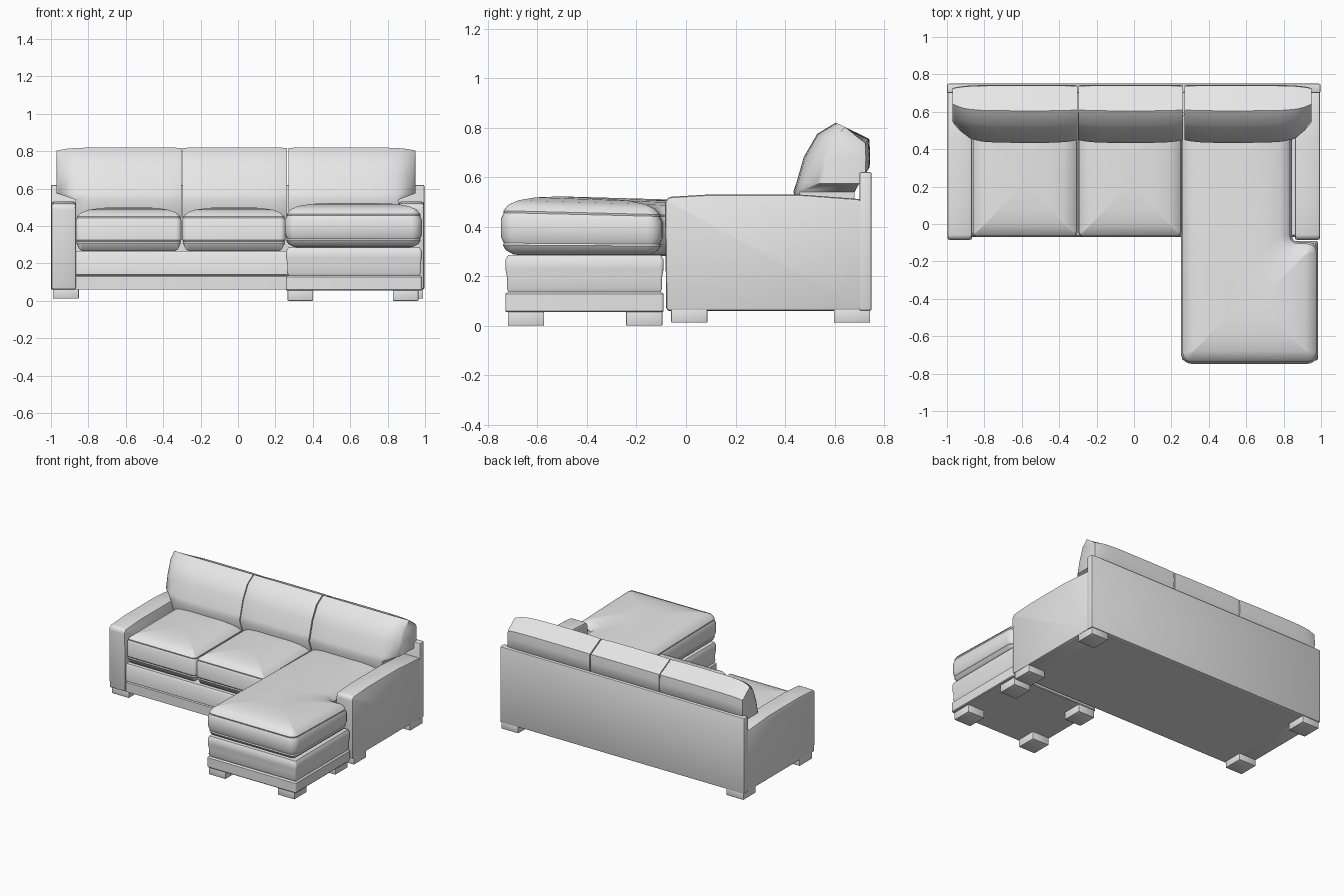
import bpy, bmesh, math
from mathutils import Vector

if "Cube" in bpy.data.objects:
    bpy.data.objects.remove(bpy.data.objects["Cube"], do_unlink=True)

fabric = bpy.data.materials.new("grey_fabric")
fabric.use_nodes = True
GREY = (0.8, 0.8, 0.8, 1)
fabric.diffuse_color = GREY
fabric.node_tree.nodes["Principled BSDF"].inputs["Base Color"].default_value = GREY


def finish(bm, name, angle=35):
    bmesh.ops.remove_doubles(bm, verts=bm.verts, dist=0.0004)
    bmesh.ops.recalc_face_normals(bm, faces=bm.faces)
    mesh = bpy.data.meshes.new(name)
    bm.to_mesh(mesh)
    bm.free()
    mesh.materials.append(fabric)
    mesh.shade_smooth()
    mesh.set_sharp_from_angle(angle=math.radians(angle))
    obj = bpy.data.objects.new(name, mesh)
    bpy.context.collection.objects.link(obj)
    return obj


def rect(x0, y0, x1, y1):
    return [Vector(p) for p in ((x0, y0), (x1, y0), (x1, y1), (x0, y1))]


def ring(poly, inset, radius, steps=5):
    """Right-angled outline moved inwards, with rounded corners."""
    pts = []
    for i, p in enumerate(poly):
        e1 = (p - poly[i - 1]).normalized()
        e2 = (poly[(i + 1) % len(poly)] - p).normalized()
        q = p + inset * Vector((-e1.y - e2.y, e1.x + e2.x))
        if e1.cross(e2) > 0:
            r = max(radius - inset, 0.003)
        else:
            r = min(radius / 2 + inset, 0.1)
        c = q + r * (e2 - e1)
        for k in range(steps + 1):
            t = math.pi / 2 * k / steps
            pts.append(c + r * (e1 * math.sin(t) - e2 * math.cos(t)))
    return pts


def stack(name, poly, profile, radius, shape=None):
    """Pad made of outline rings, given as (inset, height) pairs."""
    bm = bmesh.new()
    rows = []
    for inset, z in profile:
        row = []
        for p in ring(poly, inset, radius):
            h = shape(p.x, p.y, z) if shape else z
            row.append(bm.verts.new((p.x, p.y, h)))
        rows.append(row)
    n = len(rows[0])
    for a, b in zip(rows, rows[1:]):
        for i in range(n):
            j = (i + 1) % n
            bm.faces.new((a[i], a[j], b[j], b[i]))
    bm.faces.new(rows[0])
    bm.faces.new(rows[-1])
    return finish(bm, name)


def prism(name, side, x0, x1, bevel):
    """Side profile (y, z) extruded along x with softened edges."""
    bm = bmesh.new()
    a, b = [[bm.verts.new((x, y, z)) for y, z in side] for x in (x0, x1)]
    bm.faces.new(a)
    bm.faces.new(b)
    for i in range(len(side)):
        j = (i + 1) % len(side)
        bm.faces.new((a[i], a[j], b[j], b[i]))
    bmesh.ops.recalc_face_normals(bm, faces=bm.faces)
    sharp = [e for e in bm.edges if e.calc_face_angle(0) > 0.5]
    bmesh.ops.bevel(bm, geom=sharp, offset=bevel, segments=2, profile=0.5, affect='EDGES')
    return finish(bm, name)


def box(name, x0, x1, y0, y1, z0, z1, bevel):
    return prism(name, [(y0, z0), (y1, z0), (y1, z1), (y0, z1)], x0, x1, bevel)


# Sofa frame: base, back panel and arms
stack("sofa_base", rect(-0.88, -0.07, 0.88, 0.71),
      [(0, 0.06), (0, 0.13), (0.008, 0.135), (0, 0.14), (0, 0.25), (0.01, 0.265)], 0.01)
box("back_panel", -1.0, 0.997, 0.70, 0.75, 0.06, 0.62, 0.008)
arm_side = [(-0.08, 0.06), (-0.085, 0.50), (-0.07, 0.52), (0.1, 0.53),
            (0.45, 0.53), (0.72, 0.51), (0.72, 0.06)]
prism("right_arm", arm_side, -0.998, -0.866, 0.012)
prism("left_arm", arm_side, 0.86, 0.995, 0.012)

# Chaise base: lower rail and padded upper band
chaise = rect(0.257, -0.73, 0.983, -0.09)
stack("chaise_rail", chaise,
      [(0.004, 0.055), (0, 0.06), (0, 0.128), (0.01, 0.136)], 0.012)
stack("chaise_band", chaise,
      [(0.014, 0.134), (0.006, 0.15), (0.008, 0.19), (0, 0.23), (0, 0.265), (0.012, 0.285)], 0.015)

# Seat cushions with seams around the border
seat = [(0.10, 0.255), (0.05, 0.258), (0.02, 0.275), (0.003, 0.31), (0.006, 0.318), (0, 0.326),
        (0, 0.43), (0.007, 0.442), (0.006, 0.45), (0.03, 0.472), (0.07, 0.487), (0.14, 0.497),
        (0.25, 0.50)]
stack("right_seat_cushion", rect(-0.868, -0.07, -0.302, 0.62), seat, 0.03)
stack("middle_seat_cushion", rect(-0.299, -0.07, 0.255, 0.62), seat, 0.03)


def sink_to_back(x, y, z):
    t = min(max((y + 0.5) / 0.5, 0), 1)
    return z - 0.025 * t * max(0, (z - 0.28) / 0.24)


t_outline = [Vector(p) for p in ((0.25, -0.748), (0.985, -0.748), (0.985, -0.095),
                                 (0.845, -0.095), (0.845, 0.62), (0.25, 0.62))]
stack("chaise_seat_cushion", t_outline,
      [(0.10, 0.282), (0.05, 0.288), (0.02, 0.305), (0.008, 0.325), (0.012, 0.333), (0, 0.36),
       (0, 0.43), (0.012, 0.455), (0.01, 0.463), (0.03, 0.488), (0.07, 0.506), (0.14, 0.518),
       (0.24, 0.522)], 0.06, sink_to_back)

# Back cushions: leaning section swept sideways, outer ends wrap over the arms
FRONT = [(0.47, 0.44), (0.433, 0.54), (0.445, 0.575), (0.475, 0.68), (0.53, 0.775), (0.605, 0.82)]
BACK = [(0.67, 0.44), (0.68, 0.54), (0.70, 0.575), (0.742, 0.64), (0.744, 0.70), (0.74, 0.755)]


def back_cushion(name, x0, x1, pinch0, pinch1, low, high):
    bm = bmesh.new()
    steps = (0, 0.012, 0.04, 0.07, 0.10, 0.16, 0.24)
    xs = [x0 + d for d in steps] + [x1 - d for d in reversed(steps)]
    loop = FRONT + BACK[::-1]
    rows = []
    for x in xs:
        row = []
        for y, z in loop:
            px = min(max(x, low), high) if z < 0.56 else x
            squeeze = pinch0 * math.exp((x0 - px) / 0.06) + pinch1 * math.exp((px - x1) / 0.06)
            py = 0.70 - (0.70 - y) * (1 - squeeze)
            pz = z - 0.045 * squeeze if z > 0.6 else z
            row.append(bm.verts.new((px, py, pz)))
        rows.append(row)
    n = len(loop)
    for a, b in zip(rows, rows[1:]):
        for i in range(n):
            j = (i + 1) % n
            bm.faces.new((a[i], a[j], b[j], b[i]))
    for end in (rows[0], rows[-1]):
        for i in range(len(FRONT) - 1):
            bm.faces.new((end[i], end[i + 1], end[n - 2 - i], end[n - 1 - i]))
    return finish(bm, name, 40)


back_cushion("right_back_cushion", -0.97, -0.303, 0.4, 0.06, -0.868, 1)
back_cushion("middle_back_cushion", -0.297, 0.262, 0.06, 0.06, -1, 1)
back_cushion("left_back_cushion", 0.27, 0.95, 0.06, 0.4, -1, 0.858)

# Block feet under the sofa corners and the chaise corners
for side, x in (("right", -0.99), ("left", 0.85)):
    for end, y in (("front", -0.06), ("back", 0.597)):
        box(f"sofa_{end}_{side}_foot", x, x + 0.14, y, y + 0.147, 0.012, 0.07, 0.005)
for side, x in (("right", 0.265), ("left", 0.828)):
    for end, y in (("front", -0.72), ("back", -0.242)):
        box(f"chaise_{end}_{side}_foot", x, x + 0.137, y, y + 0.147, 0, 0.065, 0.005)
